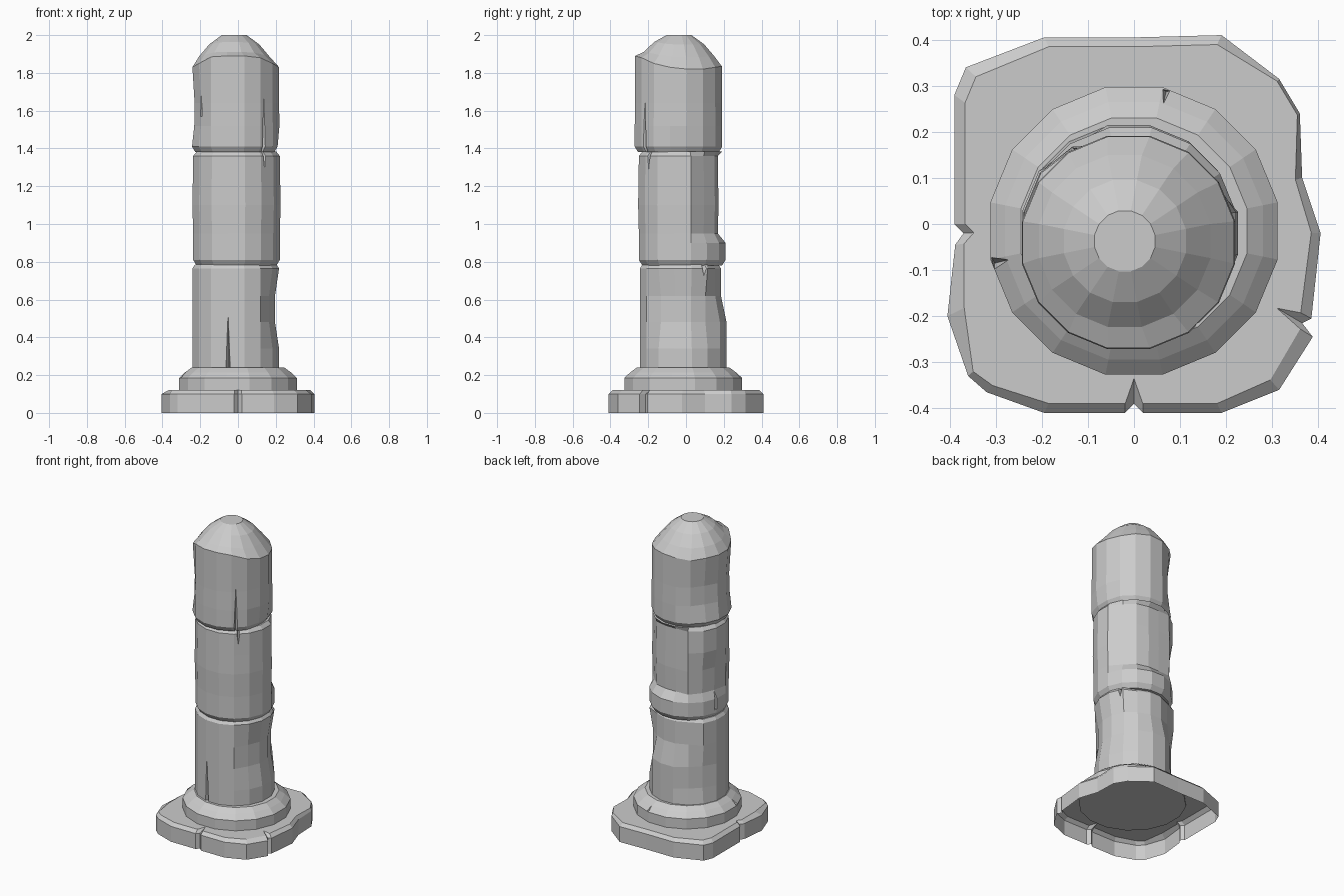
import bpy, bmesh, math
from mathutils import Vector

if "Cube" in bpy.data.objects:
    bpy.data.objects.remove(bpy.data.objects["Cube"])

N = 16


def make_object(name, verts, faces):
    mesh = bpy.data.meshes.new(name)
    mesh.from_pydata(verts, [], faces)
    bm = bmesh.new()
    bm.from_mesh(mesh)
    bmesh.ops.recalc_face_normals(bm, faces=bm.faces)
    bm.to_mesh(mesh)
    bm.free()
    ob = bpy.data.objects.new(name, mesh)
    bpy.context.collection.objects.link(ob)
    return ob


def loft(name, rings, cap_bottom=True):
    n = len(rings[0])
    verts = [v for row in rings for v in row]
    faces = []
    for k in range(len(rings) - 1):
        for i in range(n):
            j = (i + 1) % n
            faces.append((k*n + i, k*n + j, (k+1)*n + j, (k+1)*n + i))
    faces.append(tuple(range((len(rings)-1)*n, len(rings)*n)))
    if cap_bottom:
        faces.append(tuple(reversed(range(n))))
    return make_object(name, verts, faces)


def dent(a, z, chips):
    # chip: angle, half angle, z low, z high, depth
    d = 0
    for ang, half, z0, z1, depth in chips:
        off = abs((a - ang + 180) % 360 - 180)
        if off <= half and z0 <= z <= z1:
            d += depth
    return d


def ring(cx, cy, r, z, chips=(), lift=None):
    pts = []
    for i in range(N):
        a = (i + 0.5) * 360 / N
        rr = r - dent(a, z, chips)
        t = math.radians(a)
        pts.append((cx + rr*math.cos(t), cy + rr*math.sin(t), z + (lift[i] if lift else 0)))
    return pts


def crack(ob, cx, cy, r, cuts):
    # wedge-shaped cracks: angle, wide end z, pointed end z, half width
    verts, faces = [], []
    for a, z0, z1, w in cuts:
        t = math.radians(a)
        out = Vector((math.cos(t), math.sin(t), 0))
        side = Vector((-out.y, out.x, 0))
        c = Vector((cx, cy, 0))
        b = len(verts)
        verts += [c + out*(r + 0.02) + side*w*1.5 + Vector((0, 0, z0)),
                  c + out*(r + 0.02) - side*w*1.5 + Vector((0, 0, z0)),
                  c + out*(r - 0.035) + Vector((0, 0, z0)),
                  c + out*(r + 0.01) + Vector((0, 0, z1))]
        faces += [(b, b+1, b+2), (b, b+1, b+3), (b+1, b+2, b+3), (b+2, b, b+3)]
    cutter = make_object(ob.name + "_crack_cutter", verts, faces)
    cutter.hide_render = True
    cutter.display_type = 'WIRE'
    m = ob.modifiers.new("cracks", 'BOOLEAN')
    m.operation = 'DIFFERENCE'
    m.solver = 'EXACT'
    m.object = cutter


# worn plinth slab, open below: x, y, scale of the bevelled top edge
outline = [(-.39, .28, .94), (-.365, .34, .94), (-.195, .405, .95), (0, .405, .95),
           (.19, .41, .95), (.315, .315, .985), (.36, .24, .985), (.365, .10, .96),
           (.405, -.02, .95), (.385, -.205, .94), (.365, -.215, .85), (.388, -.245, .93),
           (.315, -.36, .94), (.19, -.41, .95), (.02, -.41, .95), (0, -.39, .86),
           (-.02, -.41, .95), (-.195, -.41, .95), (-.32, -.365, .96), (-.36, -.33, .97),
           (-.405, -.2, .91), (-.388, -.045, .95), (-.37, -.02, .94), (-.39, 0, .94)]
loft("plinth_slab", [[(x, y, 0) for x, y, s in outline],
                     [(x, y, .1) for x, y, s in outline],
                     [(x*s, y*s, .12) for x, y, s in outline]], cap_bottom=False)

# moulded base ring
base = loft("base_ring", [ring(0, -.015, r, z) for r, z in
                          ((.318, .11), (.318, .185), (.285, .215), (.25, .24))])
crack(base, 0, -.015, .30, [(-167, .26, .13, .02), (77, .26, .15, .015)])

# lower drum
chips = [(0, 35, .4, .66, .022), (90, 40, .55, .79, .03), (135, 20, .3, .5, .015)]
c = (-.012, -.015)
lower = loft("lower_drum", [ring(*c, r, z, chips) for r, z in
             ((.234, .23), (.234, .34), (.234, .48), (.234, .62), (.234, .765), (.22, .785))])
crack(lower, *c, .232, [(-100, .235, .6, .012), (29, .79, .69, .018)])

# middle drum with a broken-away back face
chips = [(62, 45, .94, 1.362, .03), (100, 35, .94, 1.362, .012), (157, 15, .94, 1.2, .02)]
c = (-.008, -.02)
middle = loft("middle_drum", [ring(*c, r, z, chips) for r, z in
              ((.215, .78), (.234, .81), (.234, .9), (.234, .95), (.238, 1.1),
               (.236, 1.22), (.234, 1.36), (.215, 1.383))])
crack(middle, *c, .232, [(-50, 1.39, 1.26, .014), (115, 1.39, 1.3, .018), (168, .83, 1.15, .01)])

# upper drum with its broken, rounded top
lift = [-.03, -.03, -.02, -.015, -.02, -.03, -.02, -.02,
        -.02, .0, .035, .04, .04, .03, .0, -.02]
half = [v * .4 for v in lift]
chips = [(180, 40, 1.5, 1.84, .012), (0, 30, 1.3, 1.5, .01), (135, 15, 1.5, 1.65, .012)]
c = (-.012, -.04)
d = (-.02, -.037)
upper = loft("upper_drum", [ring(*c, r, z, chips) for r, z in
             ((.218, 1.38), (.236, 1.41), (.236, 1.52), (.234, 1.64))] +
             [ring(*c, .234, 1.85, chips, lift), ring(*d, .19, 1.895, (), half),
              ring(*d, .135, 1.955, (), [v * .2 for v in lift]), ring(*d, .067, 2.0)])
crack(upper, *c, .234, [(-50, 1.37, 1.8, .013), (-145, 1.57, 1.8, .012)])
